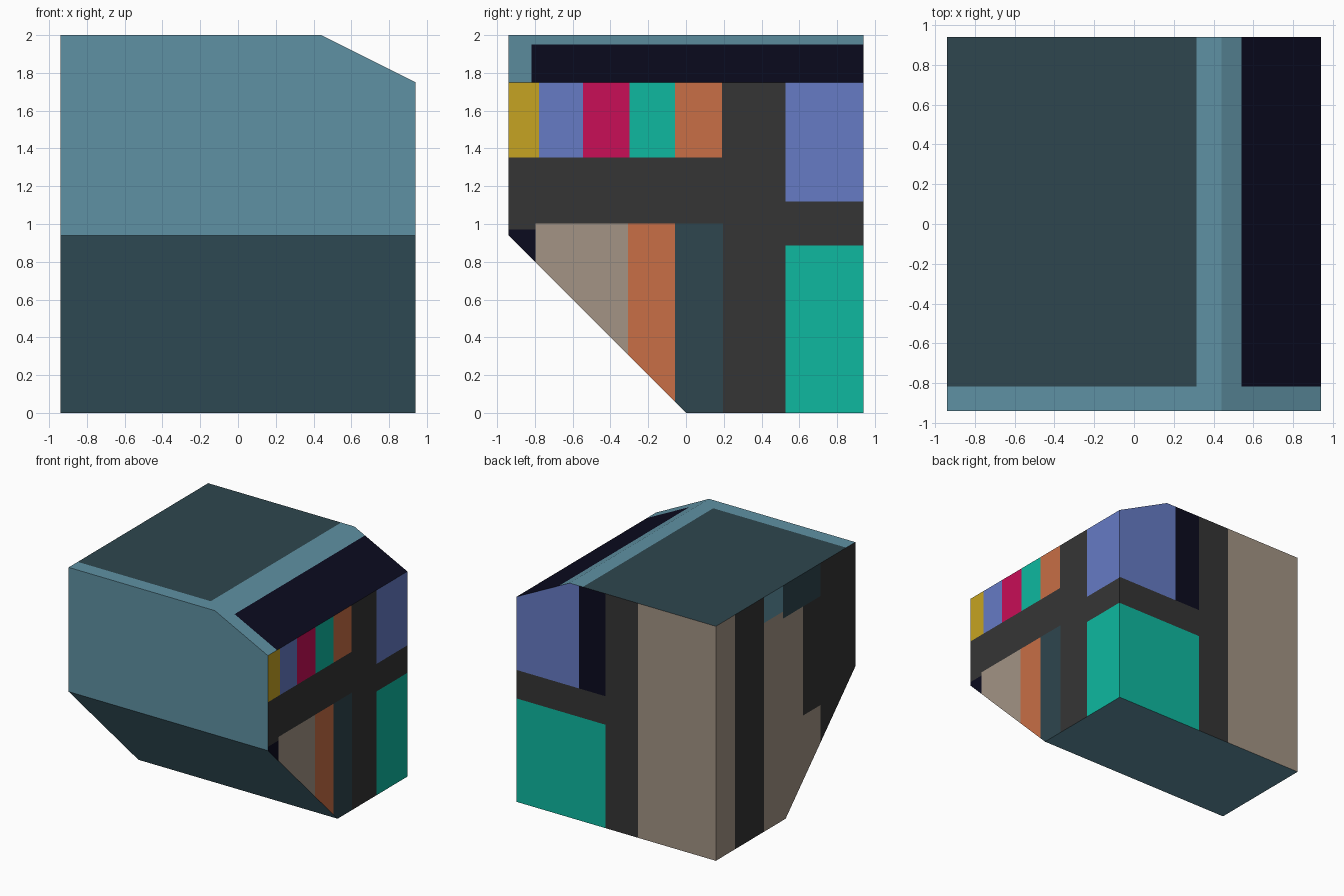
import bpy, bmesh
from mathutils import Vector, Matrix

if "Cube" in bpy.data.objects:
    bpy.data.objects.remove(bpy.data.objects["Cube"])

# Flat colours (sRGB hex converted to linear)
COLOURS = {"blue": "5f91a3", "slate": "2e464e", "navy": "0b0b1f", "charcoal": "353535",
           "beige": "a39485", "orange": "c86e46", "teal": "0eb9a0", "crimson": "c80e57",
           "periwinkle": "667bc5", "yellow": "c6a422"}
NAMES = list(COLOURS)


def linear(h):
    c = [int(h[i:i + 2], 16) / 255 for i in (0, 2, 4)]
    return [x / 12.92 if x <= 0.04045 else ((x + 0.055) / 1.055) ** 2.4 for x in c] + [1]


W = 0.94   # half width and half depth
H = 2.0    # height

# Painted panels per side: (colour, u0, u1, v0, v1); later ones lie on top
PANELS = {
    "right": [("yellow", -W, -0.777, 1.352, H), ("periwinkle", -0.777, -0.545, 1.352, H),
              ("crimson", -0.545, -0.298, 1.352, H), ("teal", -0.298, -0.057, 1.352, H),
              ("orange", -0.057, 0.19, 1.352, H), ("periwinkle", 0.527, W, 1.12, H),
              ("teal", 0.527, W, 0, 0.885), ("navy", -W, -0.797, 0, 0.972),
              ("beige", -0.797, -0.307, 0, 1.002), ("orange", -0.307, -0.057, 0, 1.002),
              ("slate", -0.057, 0.195, 0, 1.002)],
    "left": [("beige", 0.685, W, 0, H), ("beige", -0.237, 0.29, 0, H),
             ("beige", -0.467, -0.237, 0, 0.79), ("blue", 0.034, 0.29, 1.78, H),
             ("slate", -0.467, 0.034, 1.72, H)],
    "back": [("beige", -W, -0.203, 0, H), ("navy", 0.103, 0.35, 1.125, H),
             ("periwinkle", 0.35, W, 1.125, H), ("teal", 0.103, W, 0, 0.882)],
    "top": [("slate", -W, 0.315, -0.817, W), ("navy", 0.54, W, -0.817, W)],
}
AXES = {"right": (1, 2), "left": (1, 2), "back": (0, 2), "top": (0, 1)}
BASE = {"right": "charcoal", "left": "charcoal", "back": "charcoal", "top": "blue"}


def side_of(face):
    n = face.normal
    if n.x > 0.95:
        return "right"
    if n.x < -0.95:
        return "left"
    if n.y > 0.95:
        return "back"
    return "top" if n.z > 0.5 else None


# Block body with two sloping cuts: front underside and top right edge
bm = bmesh.new()
bmesh.ops.create_cube(bm, size=1, matrix=Matrix.Translation((0, 0, H / 2))
                      @ Matrix.Diagonal((2 * W, 2 * W, H, 1)))
for co, no in (((0, 0, 0), (0, -1, -1)), ((W, 0, 1.75), (1, 0, 2))):
    bmesh.ops.bisect_plane(bm, geom=bm.verts[:] + bm.edges[:] + bm.faces[:], dist=1e-5,
                           plane_co=co, plane_no=Vector(no).normalized(), clear_outer=True)
    bmesh.ops.holes_fill(bm, edges=[e for e in bm.edges if e.is_boundary], sides=0)
bmesh.ops.recalc_face_normals(bm, faces=bm.faces[:])
bm.normal_update()

# Cut panel outlines into each side only
for side, panels in PANELS.items():
    for k, axis in enumerate(AXES[side]):
        limit = (-W, W, 0, H)
        for value in sorted({p[1 + 2 * k + i] for p in panels for i in (0, 1)}):
            if value in limit:
                continue
            bm.normal_update()
            faces = [f for f in bm.faces if side_of(f) == side]
            geom = faces + list({e for f in faces for e in f.edges}) \
                + list({v for f in faces for v in f.verts})
            co, no = Vector(), Vector()
            co[axis], no[axis] = value, 1
            bmesh.ops.bisect_plane(bm, geom=geom, dist=1e-5, plane_co=co, plane_no=no)

# Colour each cut face by the panel its centre lies in
bm.normal_update()
for f in bm.faces:
    side = side_of(f)
    colour = BASE.get(side, "blue")
    if side:
        c = f.calc_center_median()
        u, v = (c[a] for a in AXES[side])
        for name, u0, u1, v0, v1 in PANELS[side]:
            if u0 < u < u1 and v0 < v < v1:
                colour = name
    f.material_index = NAMES.index(colour)

mesh = bpy.data.meshes.new("body")
bm.to_mesh(mesh)
bm.free()
for name in NAMES:
    mat = bpy.data.materials.new(name)
    mat.diffuse_color = linear(COLOURS[name])
    mat.use_nodes = True
    mat.node_tree.nodes["Principled BSDF"].inputs["Base Color"].default_value = mat.diffuse_color
    mesh.materials.append(mat)
bpy.context.collection.objects.link(bpy.data.objects.new("body", mesh))
